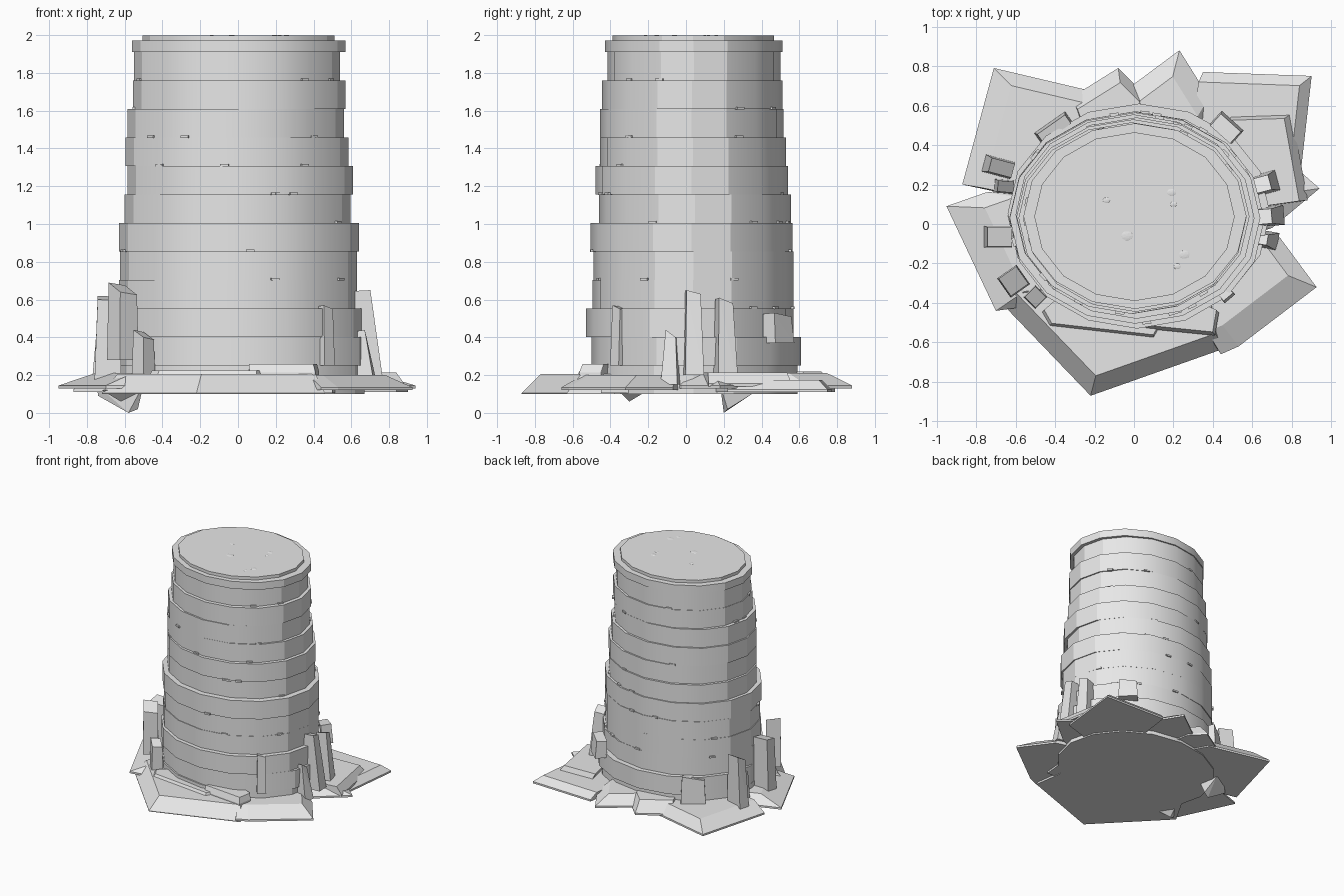
import bpy, bmesh, math, random
from mathutils import Vector, Matrix

if "Cube" in bpy.data.objects:
    bpy.data.objects.remove(bpy.data.objects["Cube"])

random.seed(4)
stone = bpy.data.materials.new("grey stone")
stone.diffuse_color = (0.8, 0.8, 0.8, 1)
stone.use_nodes = True
stone.node_tree.nodes["Principled BSDF"].inputs["Base Color"].default_value = stone.diffuse_color


def finish(name, bm):
    bmesh.ops.recalc_face_normals(bm, faces=bm.faces[:])
    me = bpy.data.meshes.new(name)
    bm.to_mesh(me)
    bm.free()
    ob = bpy.data.objects.new(name, me)
    bpy.context.collection.objects.link(ob)
    me.materials.append(stone)
    return ob


def hull(name, pts):
    bm = bmesh.new()
    for p in pts:
        bm.verts.new(p)
    res = bmesh.ops.convex_hull(bm, input=bm.verts[:])
    junk = [v for v in bm.verts if not v.link_faces]
    bmesh.ops.delete(bm, geom=junk, context='VERTS')
    bmesh.ops.dissolve_limit(bm, angle_limit=0.02, verts=bm.verts[:], edges=bm.edges[:])
    return finish(name, bm)


def course(name, x0, x1, y0, y1, z0, z1, n=16):
    # one elliptical tower course filling the given extents
    bm = bmesh.new()
    cx, cy, a, b = (x0 + x1) / 2, (y0 + y1) / 2, (x1 - x0) / 2, (y1 - y0) / 2
    rows = []
    for z in (z0, z1):
        rows.append([bm.verts.new((cx + a * math.cos(i * math.tau / n),
                                   cy + b * math.sin(i * math.tau / n), z)) for i in range(n)])
    for i in range(n):
        j = (i + 1) % n
        bm.faces.new((rows[0][i], rows[0][j], rows[1][j], rows[1][i]))
    bm.faces.new(rows[0])
    bm.faces.new(rows[1])
    ob = finish(name, bm)
    bpy.ops.object.select_all(action='DESELECT')
    bpy.context.view_layer.objects.active = ob
    ob.select_set(True)
    bpy.ops.object.shade_smooth_by_angle(angle=math.radians(24.5))
    return cx, cy, a, b


def box(name, x, y, z, size, turn):
    bm = bmesh.new()
    m = Matrix.Translation((x, y, z)) @ Matrix.Rotation(turn, 4, 'Z') @ Matrix.Diagonal((*size, 1))
    bmesh.ops.create_cube(bm, size=1, matrix=m)
    return finish(name, bm)


# tower courses, bottom to top: x min, x max, y min, y max
extents = [(-.64, .67, -.51, .59), (-.64, .69, -.50, .61), (-.63, .66, -.53, .57),
           (-.63, .63, -.495, .57), (-.625, .63, -.49, .57), (-.63, .64, -.505, .565),
           (-.60, .595, -.46, .555), (-.585, .61, -.48, .54), (-.595, .585, -.455, .53),
           (-.585, .56, -.455, .515), (-.555, .57, -.445, .51), (-.55, .54, -.415, .50)]
for k, e in enumerate(extents):
    z0 = 0.1 + 0.151 * k
    cx, cy, a, b = course("tower_course", *e, z0, z0 + 0.151)
    if k > 2:  # small chips in the joints
        for _ in range(4):
            t = random.uniform(0, math.tau)
            box("joint_chip", cx + a * .985 * math.cos(t), cy + b * .985 * math.sin(t),
                z0 + .003, (.025, .045, .014), math.atan2(a * math.sin(t), b * math.cos(t)))
course("tower_rim", -.56, .57, -.43, .51, 1.91, 1.972)
course("tower_cap", -.505, .51, -.39, .465, 1.97, 1.997)

# pebbles barely breaking the top surface
for x, y, r in [(-.035, -.06, .033), (.19, .16, .026), (.2, .1, .018),
                (-.14, .12, .02), (.255, -.155, .03), (.22, -.215, .02)]:
    bm = bmesh.new()
    m = Matrix.Translation((x, y, 1.995)) @ Matrix.Diagonal((r, r * .8, .005, 1))
    bmesh.ops.create_icosphere(bm, subdivisions=2, radius=1, matrix=m)
    finish("top_pebble", bm)


def slab(name, foot, z0, z1, inset, centre=(0.02, 0.05), lip=0.015):
    # flat rock with sides sloping in towards the tower
    pts = []
    for x, y in foot:
        p = Vector((x, y))
        q = p.lerp(Vector(centre), inset)
        pts += [(x, y, z0), (x, y, z0 + lip), (q.x, q.y, z1)]
    return hull(name, pts)


# ground slabs round the base
slab("front_slab", [(-.72, -.35), (-.22, -.87), (.46, -.63), (.35, .15), (-.35, .3)], .10, .205, .11, lip=.005)
slab("front_right_slab", [(.44, -.66), (.53, -.62), (.925, -.32), (.74, -.07), (.35, .05), (.3, -.45)], .12, .20, .16)
slab("right_slab", [(.94, .18), (.78, .32), (.4, .3), (.45, -.1), (.7, -.02)], .13, .20, .2)
slab("right_back_slab", [(.35, .77), (.9, .75), (.84, .22), (.45, .1), (.3, .4)], .11, .175, .07)
slab("right_back_upper_slab", [(.5, .55), (.8, .56), (.88, .12), (.6, .08)], .14, .215, .05)
slab("back_slab", [(.23, .88), (-.12, .62), (-.05, .3), (.35, .3), (.38, .64)], .13, .21, .16)
slab("back_middle_slab", [(-.08, .79), (-.32, .64), (-.2, .3), (.1, .3), (.03, .68)], .12, .22, .1)
slab("back_left_slab", [(-.71, .79), (-.2, .67), (.0, .3), (-.4, .1), (-.87, .2)], .11, .20, .12)
slab("left_slab", [(-.95, .09), (-.7, -.44), (-.42, -.4), (-.4, .2), (-.75, .16)], .13, .21, .2)
slab("under_slab", [(-.45, .35), (.35, .5), (.55, .1), (.5, -.45), (-.3, -.4)], .105, .16, .05)
slab("front_step", [(-.47, -.45), (-.43, -.52), (.1, -.58), (.2, -.4), (-.3, -.3)], .18, .225, .03)
slab("front_right_step", [(.06, -.53), (.41, -.565), (.43, -.45), (.2, -.35)], .2, .26, .03)

# buried tips reaching the lowest level
hull("buried_left_tip", [(-.58, .2, 0), (-.53, .22, .02), (-.74, .22, .09), (-.54, .35, .1),
                         (-.75, .2, .15), (-.5, .18, .15), (-.6, .36, .15)])
hull("buried_front_tip", [(-.62, -.3, .06), (-.72, -.36, .12), (-.5, -.36, .12), (-.6, -.2, .12), (-.6, -.3, .16)])


def shard(name, x, y, turn, w, d, z0, z1, lean=0.0, taper=0.75, slope=0.04):
    # upright splinter: depth d points outward along turn, lean moves the top inward
    pts = []
    o, s = Vector((math.cos(turn), math.sin(turn))), Vector((-math.sin(turn), math.cos(turn)))
    for top in (0, 1):
        f = taper if top else 1
        for i in (-.5, .5):
            for j in (-.5, .5):
                p = Vector((x, y)) + o * (i * d * f - lean * top) + s * (j * w * f)
                pts.append((p.x, p.y, (z1 - slope * (j + .5) - slope * (.5 - i) * .3) if top else z0))
    return hull(name, pts)


R = math.radians
# upright shards leaning on the tower
shard("left_front_shard", -.61, -.29, R(215), .12, .12, .28, .69, .0, .9, .05)
shard("left_shard", -.69, -.065, R(180), .11, .14, .16, .62, .01, .9, .02)
shard("front_left_splinter", -.50, -.37, R(225), .09, .09, .15, .44, .0, .85)
shard("front_right_splinter", .47, -.36, R(-50), .07, .05, .25, .57, .01, .9, .02)
shard("right_front_splinter", .67, -.08, R(-10), .09, .12, .15, .44, .03, .6)
shard("right_shard", .69, .04, R(5), .10, .14, .2, .65, .045, .75, .02)
shard("right_back_shard", .68, .21, R(15), .11, .11, .15, .61, .03, .7, .03)
shard("back_right_block", .47, .49, R(48), .15, .09, .37, .53, .01, .9, .02)
shard("left_back_shard", -.69, .29, R(165), .09, .15, .15, .6, .02, .8)
shard("left_back_splinter", -.66, .19, R(175), .07, .10, .14, .45, .01, .8)
shard("back_left_block", -.41, .49, R(125), .19, .06, .2, .42, .01, .9, .03)
